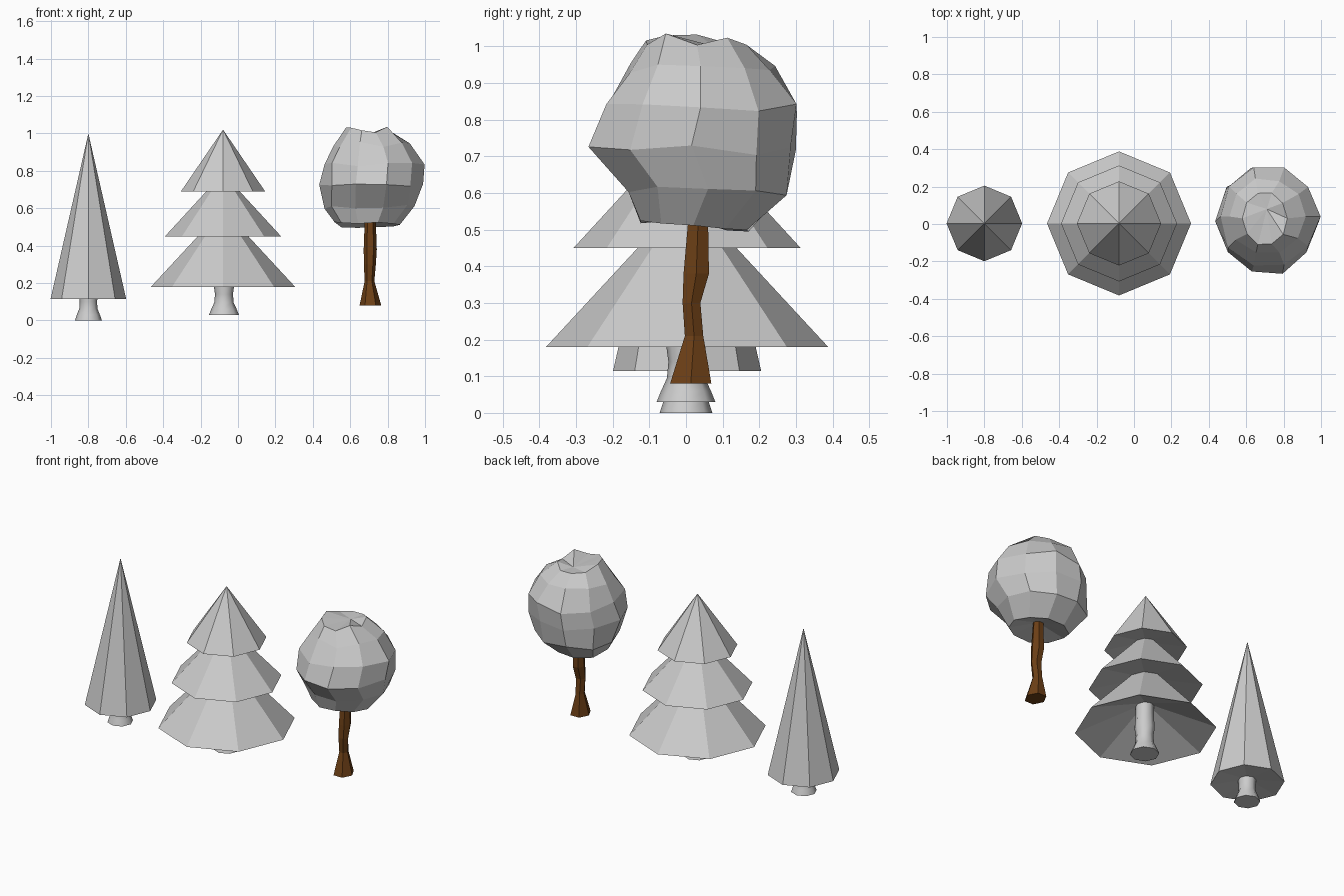
import bpy, bmesh, math, random

if "Cube" in bpy.data.objects:
    bpy.data.objects.remove(bpy.data.objects["Cube"])

random.seed(4)


def loft(name, rings, sides, jitter=0.0, phase=0.0, smooth=False, color=None):
    """Loft rings (z, cx, cy, rx, ry); a zero radius makes a pole."""
    bm = bmesh.new()
    loops = []
    for z, cx, cy, rx, ry in rings:
        if rx == 0:
            loops.append([bm.verts.new((cx, cy, z))])
            continue
        loop = []
        for i in range(sides):
            a = 2 * math.pi * i / sides + phase
            k = 1 - random.random() * jitter
            dz = random.uniform(-1, 1) * jitter * 0.2
            loop.append(bm.verts.new((cx + rx * k * math.cos(a),
                                      cy + ry * k * math.sin(a), z + dz)))
        loops.append(loop)
    for lo, hi in zip(loops, loops[1:]):
        for i in range(sides):
            j = (i + 1) % sides
            if len(lo) == 1:
                bm.faces.new((lo[0], hi[j], hi[i]))
            elif len(hi) == 1:
                bm.faces.new((lo[i], lo[j], hi[0]))
            else:
                bm.faces.new((lo[i], lo[j], hi[j], hi[i]))
    for end in (loops[0], loops[-1]):
        if len(end) > 1:
            bm.faces.new(end)
    bmesh.ops.recalc_face_normals(bm, faces=bm.faces)
    me = bpy.data.meshes.new(name)
    bm.to_mesh(me)
    bm.free()
    ob = bpy.data.objects.new(name, me)
    bpy.context.collection.objects.link(ob)
    if color:
        mat = bpy.data.materials.new(name + "_colour")
        mat.diffuse_color = color
        mat.use_nodes = True
        mat.node_tree.nodes["Principled BSDF"].inputs["Base Color"].default_value = mat.diffuse_color
        me.materials.append(mat)
    if smooth:
        bpy.ops.object.select_all(action='DESELECT')
        ob.select_set(True)
        bpy.context.view_layer.objects.active = ob
        bpy.ops.object.shade_smooth_by_angle(angle=math.radians(50))
    return ob


def turned(name, x, y, profile, **kw):
    """Round part from (radius, z) points around a vertical axis."""
    return loft(name, [(z, x, y, r, r) for r, z in profile], 8, **kw)


# slim conical tree
turned("slim_tree_foliage", -0.8, 0.003, [(0, 0.14), (0.202, 0.115), (0, 1.0)])
turned("slim_tree_trunk", -0.8, 0,
       [(0.072, 0), (0.062, 0.03), (0.048, 0.065), (0.047, 0.10), (0.05, 0.15)],
       smooth=True)

# three-tier fir with hollowed undersides
turned("fir_foliage", -0.08, 0.003,
       [(0, 0.35), (0.385, 0.18), (0.098, 0.49), (0.31, 0.45),
        (0.062, 0.72), (0.225, 0.69), (0, 1.02)])
turned("fir_trunk", -0.075, 0,
       [(0.08, 0.03), (0.068, 0.06), (0.052, 0.095), (0.048, 0.14),
        (0.055, 0.19), (0.05, 0.27), (0.05, 0.36)], smooth=True)

# leafy tree: crooked brown trunk
loft("leafy_tree_trunk", [
    (0.08, 0.708, 0.013, 0.058, 0.065),
    (0.21, 0.703, 0.022, 0.026, 0.029),
    (0.30, 0.705, 0.015, 0.032, 0.028),
    (0.38, 0.707, 0.028, 0.035, 0.040),
    (0.58, 0.707, 0.035, 0.028, 0.028)], 6, color=(0.15, 0.05, 0.008, 1))

# leafy tree: lumpy faceted crown
loft("leafy_tree_crown", [
    (0.55, 0.705, 0.03, 0, 0),
    (0.51, 0.695, 0.02, 0.18, 0.16),
    (0.605, 0.70, 0.06, 0.255, 0.235),
    (0.715, 0.71, 0.015, 0.28, 0.305),
    (0.83, 0.722, 0.04, 0.278, 0.29),
    (0.94, 0.715, 0.04, 0.215, 0.215),
    (1.02, 0.70, 0.03, 0.125, 0.15),
    (1.0, 0.71, 0.08, 0, 0)], 10, jitter=0.08)
